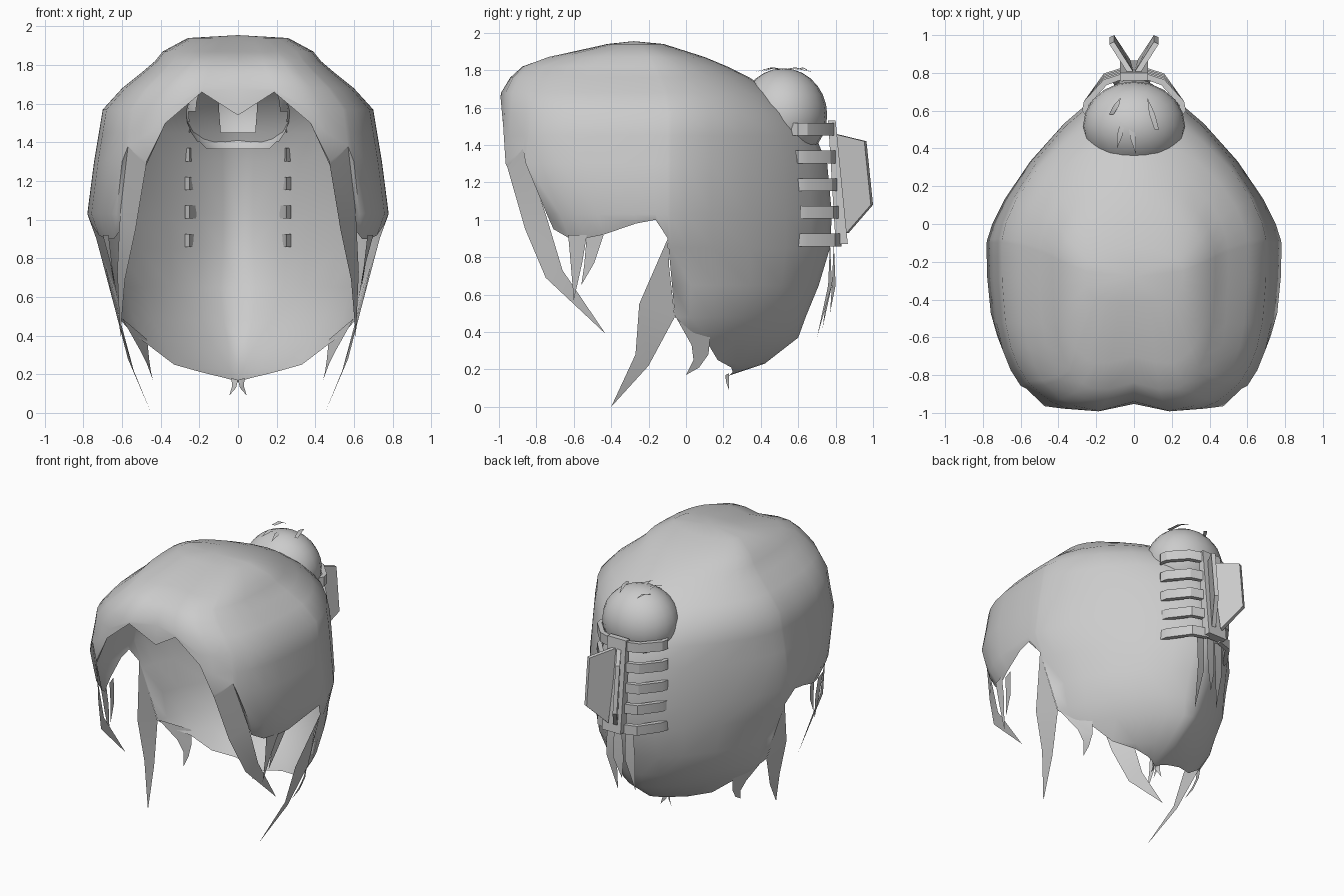
import bpy, bmesh, math
from mathutils import Vector, Matrix

if "Cube" in bpy.data.objects:
    bpy.data.objects.remove(bpy.data.objects["Cube"])

hair_mat = bpy.data.materials.new("soft_grey")
hair_mat.diffuse_color = (0.6, 0.6, 0.6, 1)
hair_mat.use_nodes = True
hair_mat.node_tree.nodes["Principled BSDF"].inputs["Base Color"].default_value = hair_mat.diffuse_color


def finish(name, bm, angle=50, mirror=True):
    me = bpy.data.meshes.new(name)
    bm.to_mesh(me)
    bm.free()
    me.materials.append(hair_mat)
    ob = bpy.data.objects.new(name, me)
    bpy.context.collection.objects.link(ob)
    if mirror:
        m = ob.modifiers.new("Mirror", "MIRROR")
        m.use_clip = True
        m.merge_threshold = 0.002
    bpy.ops.object.select_all(action='DESELECT')
    ob.select_set(True)
    bpy.context.view_layer.objects.active = ob
    bpy.ops.object.shade_smooth_by_angle(angle=math.radians(angle))
    return ob


def strip(name, left, right, mirror=True):
    """Tapering lock of hair between two edges that may share a tip."""
    bm = bmesh.new()
    L = [bm.verts.new(p) for p in left]
    R = [bm.verts.new(p) for p in right]
    for i in range(len(L) - 1):
        bm.faces.new((L[i], L[i + 1], R[i + 1], R[i]))
    bmesh.ops.remove_doubles(bm, verts=bm.verts, dist=0.0005)
    return finish(name, bm, 60, mirror)


def lerp_table(table, v):
    for a, b in zip(table, table[1:]):
        if a[0] <= v <= b[0]:
            f = (v - a[0]) / (b[0] - a[0])
            return [p + (q - p) * f for p, q in zip(a, b)]
    return table[-1] if v > table[-1][0] else table[0]


# Head outline by height: z, half width, front y, widest y, back y, back roundness
RINGS = [
    (0.16, 0.25, 0.02, 0.06, 0.21, 1.35), (0.23, 0.46, -0.14, -0.10, 0.42, 1.35),
    (0.37, 0.54, -0.40, -0.05, 0.60, 1.35), (0.48, 0.61, -0.50, -0.08, 0.64, 1.5),
    (0.65, 0.65, -0.70, -0.10, 0.71, 1.6), (0.85, 0.715, -0.80, -0.10, 0.77, 1.42),
    (1.03, 0.78, -0.90, -0.10, 0.78, 1.36), (1.30, 0.745, -1.04, -0.10, 0.755, 1.4),
    (1.45, 0.72, -1.02, -0.10, 0.69, 1.5), (1.57, 0.70, -1.01, -0.10, 0.60, 1.6),
    (1.68, 0.60, -1.0, -0.12, 0.46, 1.75), (1.76, 0.50, -0.96, -0.15, 0.34, 1.8),
    (1.82, 0.43, -0.90, -0.18, 0.22, 1.9), (1.87, 0.39, -0.76, -0.20, 0.10, 2.0),
    (1.94, 0.26, -0.42, -0.25, -0.12, 2.0), (1.955, 0.0, -0.28, -0.28, -0.28, 2.0)]

# Hem height by angle round the head, front to back
HEM = [(0, 1.54), (8.5, 1.66), (21, 1.50), (29, 1.28), (42, 1.38), (45, 0.95),
       (54, 0.90), (63, 0.90), (73, 0.92), (85, 0.98), (89, 1.0), (91, 0.90), (94, 0.48),
       (103, 0.41), (114, 0.35), (128, 0.25), (143, 0.21), (156, 0.185),
       (168, 0.17), (180, 0.16)]

BUN_POS = Vector((0, 0.52, 1.56))
BUN_SIZE = Vector((0.27, 0.235, 0.25))


def cap_point(deg, z):
    _, w, yf, yc, yb, back_p = lerp_table(RINGS, z)
    s, c = abs(math.sin(math.radians(deg))), math.cos(math.radians(deg))
    p = 3.2 if c > 0 else back_p
    x = 0 if deg in (0, 180) else w * s ** (2 / p)
    d = abs(c) ** (2 / p)
    if c > 0:
        y = yc + (yf - yc) * d
        if z < 1.9:
            y += 0.06 * max(0, 1 - x / 0.2)      # centre parting
    else:
        y = yc + (yb - yc) * d
    return Vector((x, y, z))


def bun_depth(co):
    d = co - BUN_POS
    return sum((d[i] / BUN_SIZE[i]) ** 2 for i in range(3)) ** 0.5


def cap_depth(co):
    _, w, yf, yc, yb, p = lerp_table(RINGS, co.z)
    return (abs(co.x) / w) ** p + (max(0, co.y - yc) / (yb - yc)) ** p


# Hair cap, open where the bun sits
bm = bmesh.new()
cols = []
for deg, hem in HEM:
    cols.append([bm.verts.new(cap_point(deg, max(r[0], hem))) for r in reversed(RINGS)])
for A, B in zip(cols, cols[1:]):
    for i in range(len(RINGS) - 1):
        bm.faces.new((A[i], A[i + 1], B[i + 1], B[i]))
bmesh.ops.remove_doubles(bm, verts=bm.verts, dist=0.0005)
bmesh.ops.dissolve_degenerate(bm, edges=bm.edges, dist=0.0005)
hidden = [f for f in bm.faces if all(bun_depth(v.co) < 0.97 for v in f.verts)]
bmesh.ops.delete(bm, geom=hidden, context='FACES')
finish("hair_cap", bm, 60)

# Rounded bun at the back of the head
bm = bmesh.new()
bmesh.ops.create_uvsphere(bm, u_segments=20, v_segments=14, radius=1,
                          matrix=Matrix.LocRotScale(BUN_POS, None, BUN_SIZE))
hidden = [f for f in bm.faces if all(cap_depth(v.co) < 0.97 for v in f.verts)]
bmesh.ops.delete(bm, geom=hidden, context='FACES')
finish("bun", bm, 60, False)

# Long face-framing locks
strip("front_lock",
      [cap_point(29, 1.28), (.53, -.86, .95), (.585, -.75, .69), (.61, -.43, .39)],
      [cap_point(42, 1.38), (.61, -.75, 1.03), (.625, -.66, .73), (.61, -.43, .39)])
for i, (a, t, b) in enumerate([(-.63, (.62, -.60, .57), -.53), (-.53, (.64, -.56, .65), -.44)]):
    strip(f"temple_lock_{i}", [(.67, a, .92), (.65, (a + t[1]) / 2, .75), t],
          [(.70, b, .92), (.66, (b + t[1]) / 2 + .01, .77), t])
strip("side_lock",
      [cap_point(91, .9), (.64, -.25, .55), (.57, -.27, .28), (.45, -.40, 0)],
      [cap_point(92, .75), (.61, -.06, .48), (.54, -.2, .22), (.45, -.40, 0)])

# Short wisps along the nape
strip("neck_wisp",
      [(.60, -.06, .49), (.51, .03, .33), (.47, .04, .25), (.44, 0, .17)],
      [(.47, .13, .38), (.46, .12, .28), (.45, .07, .21), (.44, 0, .17)])
strip("nape_wisp", [(0, .21, .17), (.01, .215, .13), (.045, .23, .09)],
      [(.035, .23, .18), (.03, .23, .14), (.045, .23, .09)])
for i, (x, y, tip) in enumerate([(.07, .77, (.06, .70, .37)), (.0, .79, (-.02, .77, .50)),
                                 (-.08, .77, (-.10, .73, .42))]):
    strip(f"back_wisp_{i}", [(x - .03, y, .88), (x - .04, y - .01, .65), tip],
          [(x + .03, y, .88), (x + .03, y + .01, .65), tip], False)

# Loose hairs on top of the bun
for i, (x, y, dx, dy) in enumerate([(.12, .50, -.05, .17), (-.12, .58, .05, .09),
                                    (-.02, .54, .03, -.17), (-.06, .54, -.03, -.14)]):
    strip(f"bun_wisp_{i}",
          [(x - .012, y, 1.80), (x + dx * .5 - .015, y + dy * .5, 1.815), (x + dx, y + dy, 1.79)],
          [(x + .012, y, 1.80), (x + dx * .5 + .015, y + dy * .5, 1.81), (x + dx, y + dy, 1.79)],
          False)


def slab(name, outline, offset, mirror=True):
    """Solid made by pushing a flat outline along an offset."""
    bm = bmesh.new()
    f = bm.faces.new([bm.verts.new(p) for p in outline])
    g = bmesh.ops.extrude_face_region(bm, geom=[f])
    bmesh.ops.translate(bm, vec=offset, verts=[v for v in g["geom"]
                                               if isinstance(v, bmesh.types.BMVert)])
    bmesh.ops.recalc_face_normals(bm, faces=bm.faces)
    return finish(name, bm, 30, mirror)


# Clip spine
slab("clip_spine", [(-.075, .76, 1.53), (-.075, .80, 1.53), (-.075, .865, .87), (-.075, .80, .87)],
     (.15, 0, 0), False)

# Clip teeth wrapping round the hair
for i in range(5):
    z = 1.45 - i * 0.148
    s = i * 0.008
    slab(f"clip_tooth_{i}",
         [(.05, .80 + s, z), (.16, .765 + s, z), (.265, .65, z), (.275, .60, z), (.25, .565, z),
          (.24, .63, z), (.145, .735 + s, z), (.05, .77 + s, z)], (0, 0, .068))

# Clip wings opening backwards
slab("clip_wing", [(.0, .80, 1.46), (.105, .965, 1.42), (.105, 1.0, 1.08), (.02, .87, .93)],
     (.026, -.012, 0))
